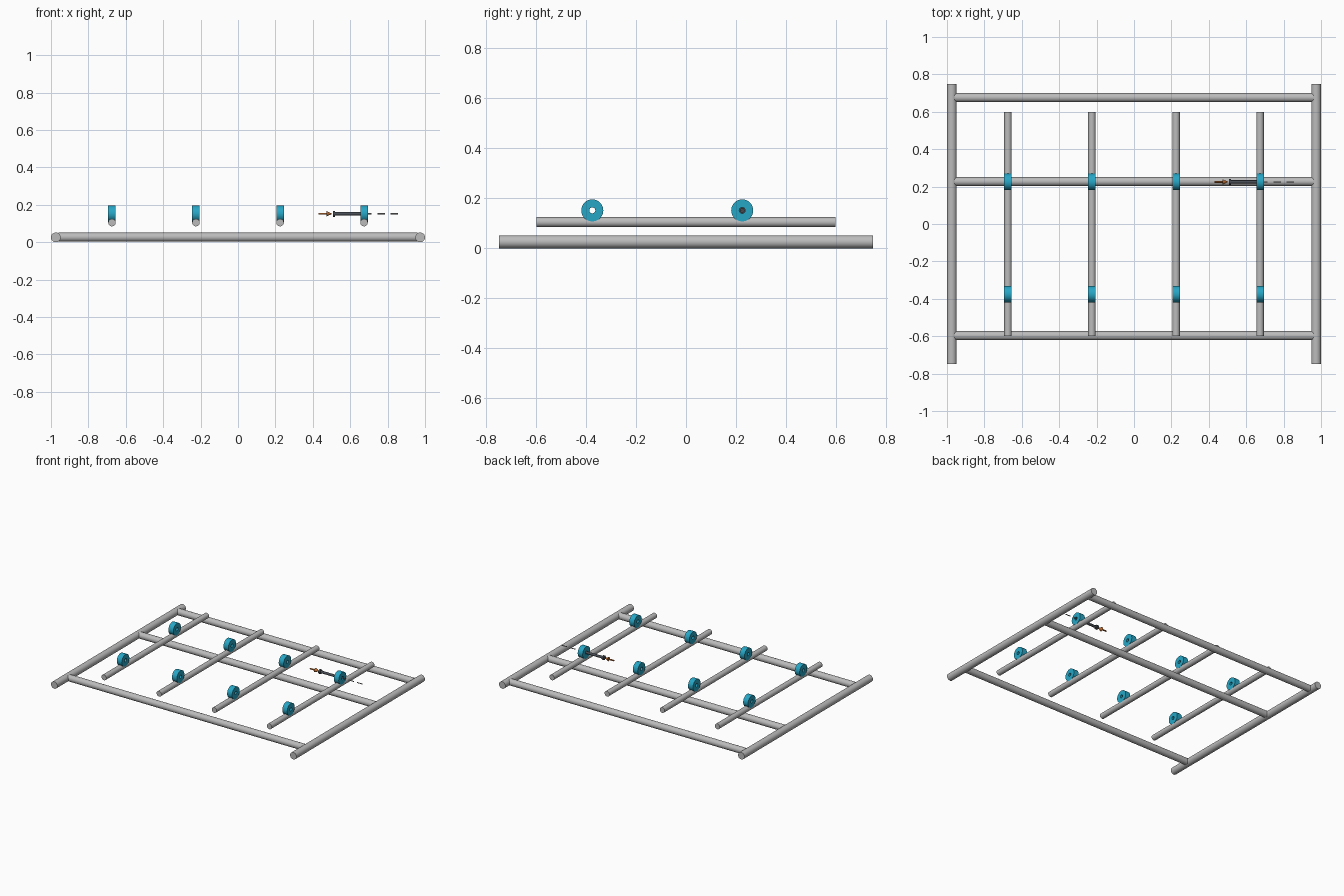
import bpy, bmesh, math
from mathutils import Matrix

if "Cube" in bpy.data.objects:
    bpy.data.objects.remove(bpy.data.objects["Cube"])


def material(name, rgb):
    m = bpy.data.materials.new(name)
    m.diffuse_color = (*rgb, 1)
    m.use_nodes = True
    m.node_tree.nodes["Principled BSDF"].inputs["Base Color"].default_value = m.diffuse_color
    return m


STEEL = material("light grey steel", (0.50, 0.50, 0.50))
BLUE = material("teal blue", (0.02, 0.38, 0.56))
DARK = material("dark bolt grey", (0.065, 0.075, 0.09))
ORANGE = material("burnt orange", (0.55, 0.16, 0.03))
DASH = material("dash grey", (0.35, 0.35, 0.35))


def lathe(name, profile, axis, loc, mat, sides=32, closed=False):
    """Revolve (distance, radius) points about the x or y axis."""
    bm = bmesh.new()
    rings = []
    for d, r in profile:
        rings.append([bm.verts.new((d, r * math.cos(2 * math.pi * i / sides),
                                    r * math.sin(2 * math.pi * i / sides)))
                      for i in range(sides)])
    pairs = list(zip(rings, rings[1:]))
    if closed:
        pairs.append((rings[-1], rings[0]))
    else:
        bm.faces.new(rings[0])
        bm.faces.new(rings[-1])
    for a, b in pairs:
        for i in range(sides):
            j = (i + 1) % sides
            bm.faces.new((a[i], a[j], b[j], b[i]))
    if axis == 'y':
        bm.transform(Matrix.Rotation(math.pi / 2, 4, 'Z'))
    bmesh.ops.recalc_face_normals(bm, faces=bm.faces)
    me = bpy.data.meshes.new(name)
    bm.to_mesh(me)
    bm.free()
    ob = bpy.data.objects.new(name, me)
    ob.location = loc
    me.materials.append(mat)
    bpy.context.collection.objects.link(ob)
    bpy.context.view_layer.objects.active = ob
    bpy.ops.object.select_all(action='DESELECT')
    ob.select_set(True)
    bpy.ops.object.shade_smooth_by_angle(angle=math.radians(35))
    return ob


def rod(name, axis, a, b, r, loc, mat, sides=32):
    return lathe(name, [(a, r), (b, r)], axis, loc, mat, sides)


# Outer frame: two long side tubes and three cross tubes
for x in (-0.974, 0.974):
    rod("side_tube", 'y', -0.748, 0.748, 0.026, (x, 0, 0.026), STEEL)
for y in (-0.597, 0.227, 0.676):
    rod("cross_tube", 'x', -0.96, 0.96, 0.024, (0, y, 0.027), STEEL)

# Raised rails, each carrying two bored collars
COLLAR = [(-0.02, 0.012), (-0.02, 0.044), (0.02, 0.044), (0.02, 0.012)]
for x in (-0.674, -0.225, 0.225, 0.674):
    rod("raised_rail", 'y', -0.598, 0.598, 0.02, (x, 0, 0.105), STEEL)
    for y in (-0.375, 0.225):
        lathe("collar", COLLAR, 'x', (x, y, 0.152), BLUE, 40, closed=True)

# Bolt entering one collar, with its head on the inner side
AXIS = (0, 0.225, 0.152)
lathe("bolt", [(0.507, 0.016), (0.519, 0.016), (0.519, 0.009), (0.682, 0.009)],
      'x', AXIS, DARK, 24)

# Direction arrow pointing at the bolt head
lathe("insertion_arrow", [(0.43, 0.005), (0.472, 0.005), (0.472, 0.015), (0.503, 0.0005)],
      'x', AXIS, ORANGE, 20)

# Dashed centre line beyond the collar
for a in (0.675, 0.745, 0.815):
    rod("centre_line_dash", 'x', a, a + 0.04, 0.003, AXIS, DASH, 12)
